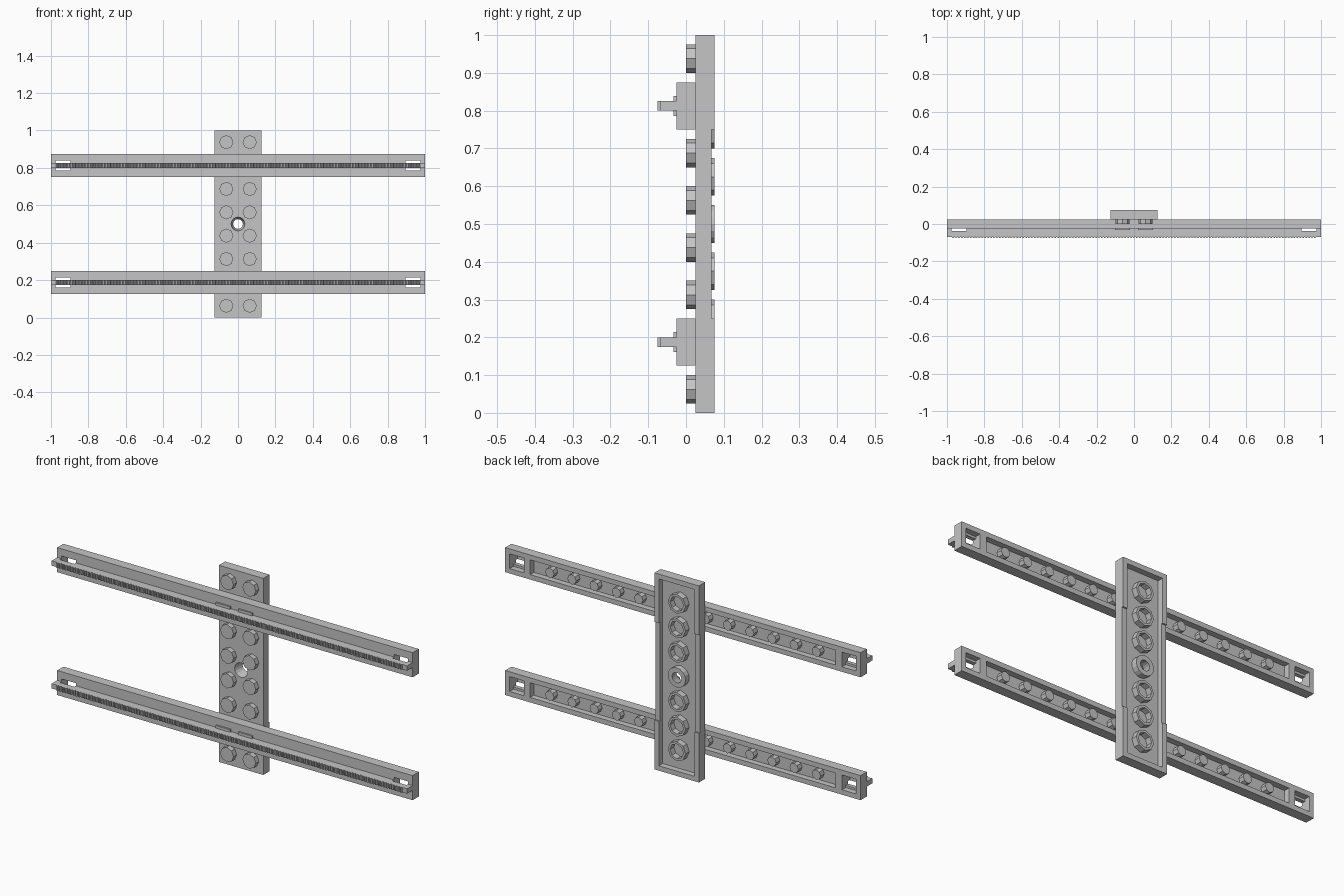
import bpy, bmesh, math
from mathutils import Matrix, Vector

cube = bpy.data.objects.get("Cube")
if cube:
    bpy.data.objects.remove(cube, do_unlink=True)

grey = bpy.data.materials.new("light grey")
grey.use_nodes = True
GREY = (0.56, 0.56, 0.56, 1)
grey.diffuse_color = GREY
grey.node_tree.nodes["Principled BSDF"].inputs["Base Color"].default_value = GREY

PITCH = 0.125
RACK_HEIGHTS = (0.1875, 0.8125)


def add(name, bm):
    """Turn a bmesh into a grey, flat shaded object."""
    bmesh.ops.recalc_face_normals(bm, faces=bm.faces)
    mesh = bpy.data.meshes.new(name)
    bm.to_mesh(mesh)
    bm.free()
    mesh.materials.append(grey)
    obj = bpy.data.objects.new(name, mesh)
    bpy.context.collection.objects.link(obj)
    return obj


def copy(obj, offset):
    twin = obj.copy()
    twin.location = obj.location + Vector(offset)
    bpy.context.collection.objects.link(twin)
    return twin


def box(name, x, y, z):
    bm = bmesh.new()
    bmesh.ops.create_cube(bm, size=1)
    for v in bm.verts:
        v.co = [a + (b - a) * (c + 0.5) for (a, b), c in zip((x, y, z), v.co)]
    return add(name, bm)


def peg(name, front, back, y0, y1, sides=8):
    """Prism or cone along y with the given front and back radius."""
    bm = bmesh.new()
    bmesh.ops.create_cone(bm, cap_ends=True, segments=sides, radius1=back,
                          radius2=front, depth=y1 - y0)
    bm.transform(Matrix.Translation((0, (y0 + y1) / 2, 0))
                 @ Matrix.Rotation(math.pi / 2, 4, 'X'))
    return add(name, bm)


def cut(obj, cutters):
    """Subtract the cutters, then remove them."""
    for c in cutters:
        c.hide_render = True
        mod = obj.modifiers.new("cut", 'BOOLEAN')
        mod.operation, mod.solver, mod.object = 'DIFFERENCE', 'EXACT', c
    bpy.context.view_layer.update()
    graph = bpy.context.evaluated_depsgraph_get()
    mesh = bpy.data.meshes.new_from_object(obj.evaluated_get(graph))
    obj.modifiers.clear()
    obj.data = mesh
    for c in cutters:
        bpy.data.objects.remove(c, do_unlink=True)


def centre_hole():
    """Cutter for the tapered hole through the middle of the plate."""
    hole = peg("hole_cutter", 0.038, 0.025, 0.02, 0.08, 16)
    hole.location.z = 0.5
    return hole


# Upright plate: hollow back, lowered side rims and a centre hole
plate = box("upright_plate", (-0.125, 0.125), (0.025, 0.075), (0, 1))
cut(plate, [
    box("recess_cutter", (-0.1, 0.1), (0.045, 0.1), (0.025, 0.975)),
    box("rim_cutter", (-0.2, 0.2), (0.067, 0.1), (0.25, 0.75)),
    centre_hole()])

# Studs on the plate front, two per row
stud = peg("plate_stud", 0.0375, 0.0375, 0, 0.026)
stud.location = (-PITCH / 2, 0, PITCH / 2)
for row in range(8):
    for col in range(2):
        if row or col:
            copy(stud, (col * PITCH, 0, row * PITCH))

# Tubes on the plate back, the middle one open to the front
back_tube = peg("plate_tube", 0.05, 0.05, 0.044, 0.075)
cut(back_tube, [peg("bore_cutter", 0.0375, 0.0375, 0.045, 0.1)])
back_tube.location.z = PITCH
for i in range(1, 7):
    if i != 3:
        copy(back_tube, (0, 0, i * PITCH))
centre = peg("centre_tube", 0.05, 0.05, 0.044, 0.075, 16)
centre.location.z = 0.5
cut(centre, [centre_hole()])

# Rack bar, modelled around z = 0: hollow back and a window at each end
bar = box("rack_bar", (-1, 1), (-0.025, 0.025), (-0.0625, 0.0625))
cutters = [box("pocket_cutter", (-0.86, 0.86), (-0.005, 0.1), (-0.0375, 0.0375))]
for x0, x1 in ((-0.975, -0.895), (0.895, 0.975)):
    cutters.append(box("end_pocket_cutter", (x0, x1), (-0.005, 0.1), (-0.0375, 0.0375)))
    cutters.append(box("window_cutter", (x0, x1), (-0.1, 0.1), (-0.026, 0.026)))
cut(bar, cutters)

# Toothed rail: outline in x and y, pulled up in z
TEETH, STEP, FRONT, ROOT, BACK, SLOT = 125, 0.0156, -0.075, -0.069, -0.025, -0.038
outline = [(-1, BACK), (-1, ROOT)]
for i in range(TEETH):
    x = (i - TEETH / 2) * STEP
    outline += [(x + STEP * f, y) for f, y in
                ((0.1, ROOT), (0.3, FRONT), (0.7, FRONT), (0.9, ROOT))]
outline += [(1, ROOT), (1, BACK),
            (0.975, BACK), (0.975, SLOT), (0.895, SLOT), (0.895, BACK),
            (-0.895, BACK), (-0.895, SLOT), (-0.975, SLOT), (-0.975, BACK)]
bm = bmesh.new()
face = bm.faces.new([bm.verts.new((x, y, -0.0125)) for x, y in outline])
top = bmesh.ops.extrude_face_region(bm, geom=[face])["geom"]
bmesh.ops.translate(bm, vec=(0, 0, 0.025),
                    verts=[g for g in top if isinstance(g, bmesh.types.BMVert)])
rail = add("toothed_rail", bm)

# Raised pads in the middle of the bar
rack = [bar, rail]
for x in (-0.0625, 0.0625):
    rack.append(box("rack_pad", (x - 0.04, x + 0.04), (-0.033, -0.024), (-0.026, 0.026)))

# Pins inside the bar pocket
pin = peg("rack_pin", 0.025, 0.025, -0.006, 0.025)
pin.location.x = -6 * PITCH
rack += [pin] + [copy(pin, (i * PITCH, 0, 0)) for i in range(1, 13)]

# Place the lower rack and repeat it above
for part in rack:
    part.location.z += RACK_HEIGHTS[0]
    copy(part, (0, 0, RACK_HEIGHTS[1] - RACK_HEIGHTS[0]))
